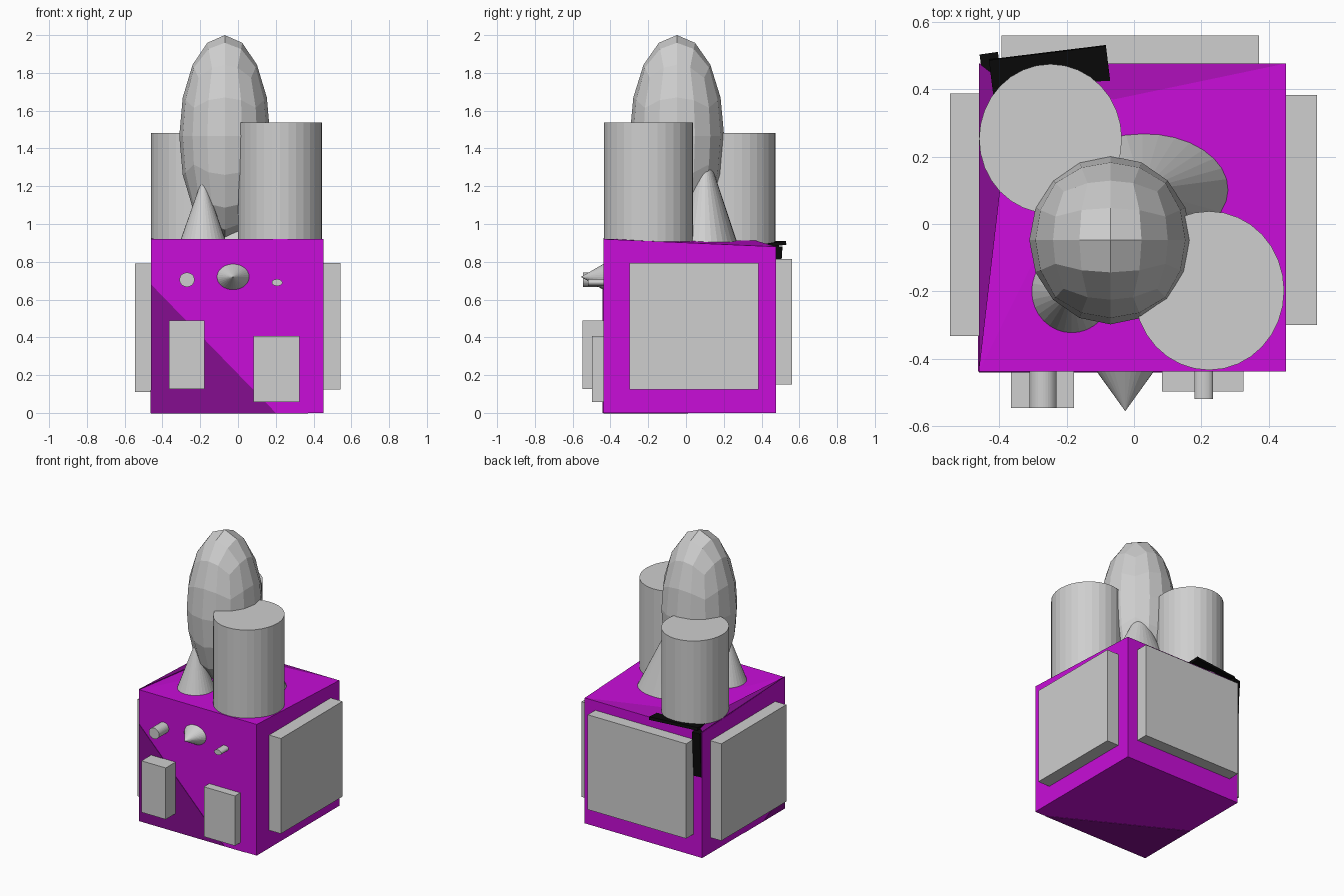
import bpy
import bmesh
from math import pi, tan, radians
from mathutils import Vector, Matrix, Euler

start_cube = bpy.data.objects.get("Cube")
if start_cube:
    bpy.data.objects.remove(start_cube, do_unlink=True)


def material(name, r, g, b):
    m = bpy.data.materials.new(name)
    m.use_nodes = True
    m.diffuse_color = (r, g, b, 1)
    m.node_tree.nodes["Principled BSDF"].inputs["Base Color"].default_value = (r, g, b, 1)
    return m


GREY = material("light_grey", 0.62, 0.62, 0.62)
MAGENTA = material("magenta", 0.58, 0.004, 0.69)
MID = material("mid_purple", 0.36, 0.004, 0.42)
DARK = material("dark_purple", 0.235, 0.004, 0.28)
BLACK = material("black", 0.003, 0.003, 0.003)


def finish(name, bm, *mats):
    bmesh.ops.recalc_face_normals(bm, faces=bm.faces)
    mesh = bpy.data.meshes.new(name)
    bm.to_mesh(mesh)
    bm.free()
    for m in mats:
        mesh.materials.append(m)
    obj = bpy.data.objects.new(name, mesh)
    bpy.context.collection.objects.link(obj)
    return obj


def box(name, low, high, mat=GREY, rot=(0, 0, 0)):
    low, high = Vector(low), Vector(high)
    bm = bmesh.new()
    turn = Euler([radians(a) for a in rot])
    bmesh.ops.create_cube(bm, size=1, matrix=Matrix.LocRotScale((low + high) / 2, turn, high - low))
    return finish(name, bm, mat)


def round_part(name, base, rx, ry, length, tip=1.0, forward=False):
    """Elliptic cylinder or cone (tip=0) rising from base, or pointing to -y."""
    bm = bmesh.new()
    bmesh.ops.create_cone(bm, cap_ends=True, segments=32, radius1=1, radius2=tip, depth=1)
    turn = Matrix.Rotation(pi / 2, 4, 'X') if forward else Matrix.Identity(4)
    shape = Matrix.Diagonal((rx, ry, length, 1)) @ Matrix.Translation((0, 0, 0.5))
    bm.transform(Matrix.Translation(base) @ turn @ shape)
    return finish(name, bm, GREY)


def plate(name, points, push, mat):
    """Thin painted patch, thickened along push."""
    bm = bmesh.new()
    face = bm.faces.new([bm.verts.new(p) for p in points])
    new = bmesh.ops.extrude_face_region(bm, geom=[face], use_keep_orig=True)
    bmesh.ops.translate(bm, vec=push, verts=[v for v in new["geom"] if isinstance(v, bmesh.types.BMVert)])
    return finish(name, bm, mat)


# Body block, its top falling away towards the back
L, R, F, B = -0.46, 0.452, -0.438, 0.477
bm = bmesh.new()
for x in (L, R):
    for y, top in ((F, 0.92), (B, 0.88)):
        for z in (0, top):
            bm.verts.new((x, y, z))
bm.verts.new((-0.06, 0.37, 0.912))
bmesh.ops.convex_hull(bm, input=bm.verts)
for f in bm.faces:
    f.normal_update()
    if f.normal.z > 0.5 and f.normal.y > 0.1:
        f.material_index = 1
finish("body", bm, MAGENTA, MID)

# Dark patches around the lower front corner and along the top edge
plate("front_patch", [(L, F, 0.68), (L, F, 0), (0.2, F, 0)], (0, -0.003, 0), DARK)
plate("side_patch", [(L, F, 0.12), (L, F, 0), (L, -0.2, 0)], (-0.003, 0, 0), DARK)
plate("bottom_patch", [(L, F, 0), (0.37, F, 0), (L, 0.01, 0)], (0, 0, -0.002), DARK)
plate("top_patch", [(L, F, 0.92), (-0.4, 0.08, 0.905), (-0.36, 0.4, 0.895), (L, B, 0.882)],
      (0, 0, 0.005), DARK)

# Raised panels on the sides and back, and two boxes on the front
box("left_panel", (0.43, -0.30, 0.125), (0.543, 0.383, 0.793))
box("right_panel", (-0.546, -0.332, 0.11), (-0.44, 0.388, 0.79))
box("back_panel", (-0.393, 0.45, 0.15), (0.371, 0.56, 0.815))
box("front_right_box", (-0.366, -0.547, 0.127), (-0.178, -0.42, 0.488))
box("front_left_box", (0.083, -0.497, 0.057), (0.325, -0.42, 0.407))

# Nose and pegs on the front
round_part("nose_cone", (-0.026, F, 0.72), 0.085, 0.068, 0.118, tip=0, forward=True)
round_part("right_peg", (-0.27, F, 0.705), 0.04, 0.038, 0.108, forward=True)
round_part("left_peg", (0.207, F, 0.69), 0.028, 0.018, 0.082, forward=True)

# Towers and spires on the roof
round_part("back_tower", (-0.248, 0.253, 0.88), 0.212, 0.222, 0.602)
round_part("front_tower", (0.223, -0.198, 0.9), 0.223, 0.236, 0.637)
round_part("small_spire", (-0.185, -0.2, 0.9), 0.125, 0.13, 0.35, tip=0)
round_part("large_spire", (0.025, 0.1, 0.89), 0.262, 0.175, 0.525, tip=0)

# Faceted egg made from a rounded cube
bm = bmesh.new()
bmesh.ops.create_cube(bm, size=2)
bmesh.ops.subdivide_edges(bm, edges=bm.edges, cuts=3, use_grid_fill=True)
for v in bm.verts:
    v.co = Vector([tan(c * pi / 4) for c in v.co]).normalized()
bm.transform(Matrix.LocRotScale(Vector((-0.07, -0.048, 1.465)), None, Vector((0.241, 0.25, 0.535))))
finish("egg_dome", bm, GREY)

# Black bars at the back corner
box("black_top_bar", (-0.425, 0.39, 0.882), (-0.075, 0.51, 0.902), BLACK, (8, 0, 7))
box("black_corner_bar", (-0.45, 0.39, 0.57), (-0.395, 0.497, 0.885), BLACK, (-4, 0, 8))
